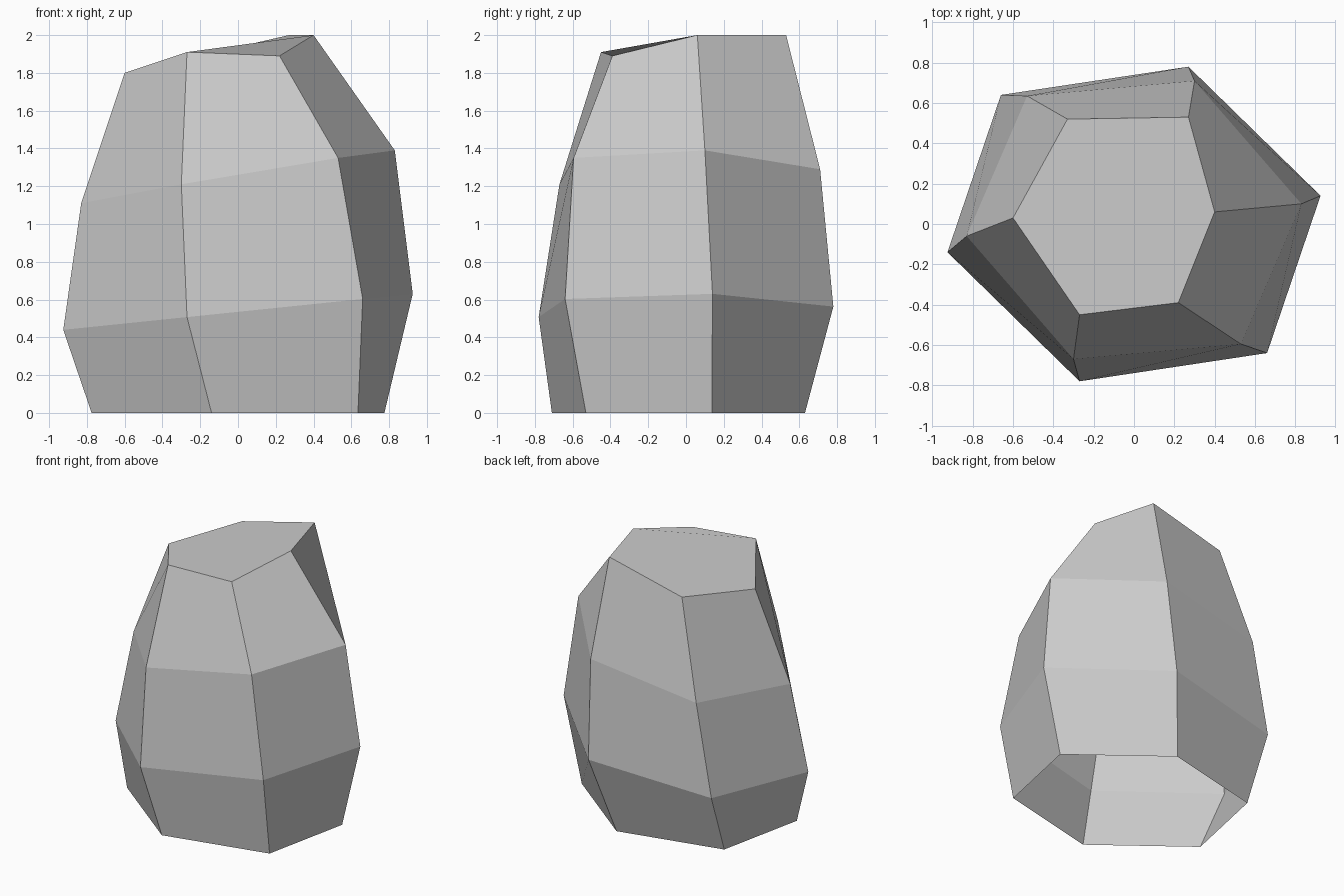
import bpy
import bmesh

default_cube = bpy.data.objects.get("Cube")
if default_cube:
    bpy.data.objects.remove(default_cube, do_unlink=True)


def make_material(name, value):
    colour = (value, value, value, 1.0)
    material = bpy.data.materials.new(name)
    material.use_nodes = True
    material.diffuse_color = colour
    material.node_tree.nodes["Principled BSDF"].inputs["Base Color"].default_value = colour
    return material


def tilted_ring(half_points, shift_y, height, slope_x, slope_y):
    """Six-sided loop: three corners and their opposites, laid on a tilted plane."""
    opposites = [(-x, -y) for x, y in half_points]
    return [(x, y + shift_y, height + slope_x * x + slope_y * y)
            for x, y in half_points + opposites]


# Stone cross-sections from the ground up
base = tilted_ring([(-0.14, -0.67), (0.635, -0.49), (0.775, 0.177)], -0.04, 0, 0, 0)
belly = tilted_ring([(-0.27, -0.78), (0.66, -0.64), (0.925, 0.14)], 0, 0.535, 0.103, 0)
shoulder = tilted_ring([(-0.3, -0.69), (0.53, -0.615), (0.83, 0.08)], 0.02, 1.25, 0.17, -0.016)

# Uneven crown corners
crown = [(-0.27, -0.45, 1.91), (0.22, -0.39, 1.89), (0.4, 0.06, 2),
         (0.27, 0.53, 2), (-0.33, 0.52, 1.853), (-0.6, 0.03, 1.8)]

bm = bmesh.new()
rings = [[bm.verts.new(point) for point in ring]
         for ring in (base, belly, shoulder, crown)]

# Faceted sides, open underneath
for lower, upper in zip(rings, rings[1:]):
    for i in range(len(lower)):
        j = (i + 1) % len(lower)
        bm.faces.new((lower[i], lower[j], upper[j], upper[i]))

# Crown cap, folded along its long diagonal
front_a, front_b, east, back_a, back_b, west = rings[-1]
bm.faces.new((front_a, front_b, east, west))
bm.faces.new((west, east, back_a, back_b))

mesh = bpy.data.meshes.new("faceted_stone")
bm.to_mesh(mesh)
bm.free()
mesh.materials.append(make_material("stone grey", 0.6))
stone = bpy.data.objects.new("faceted_stone", mesh)
bpy.context.collection.objects.link(stone)
